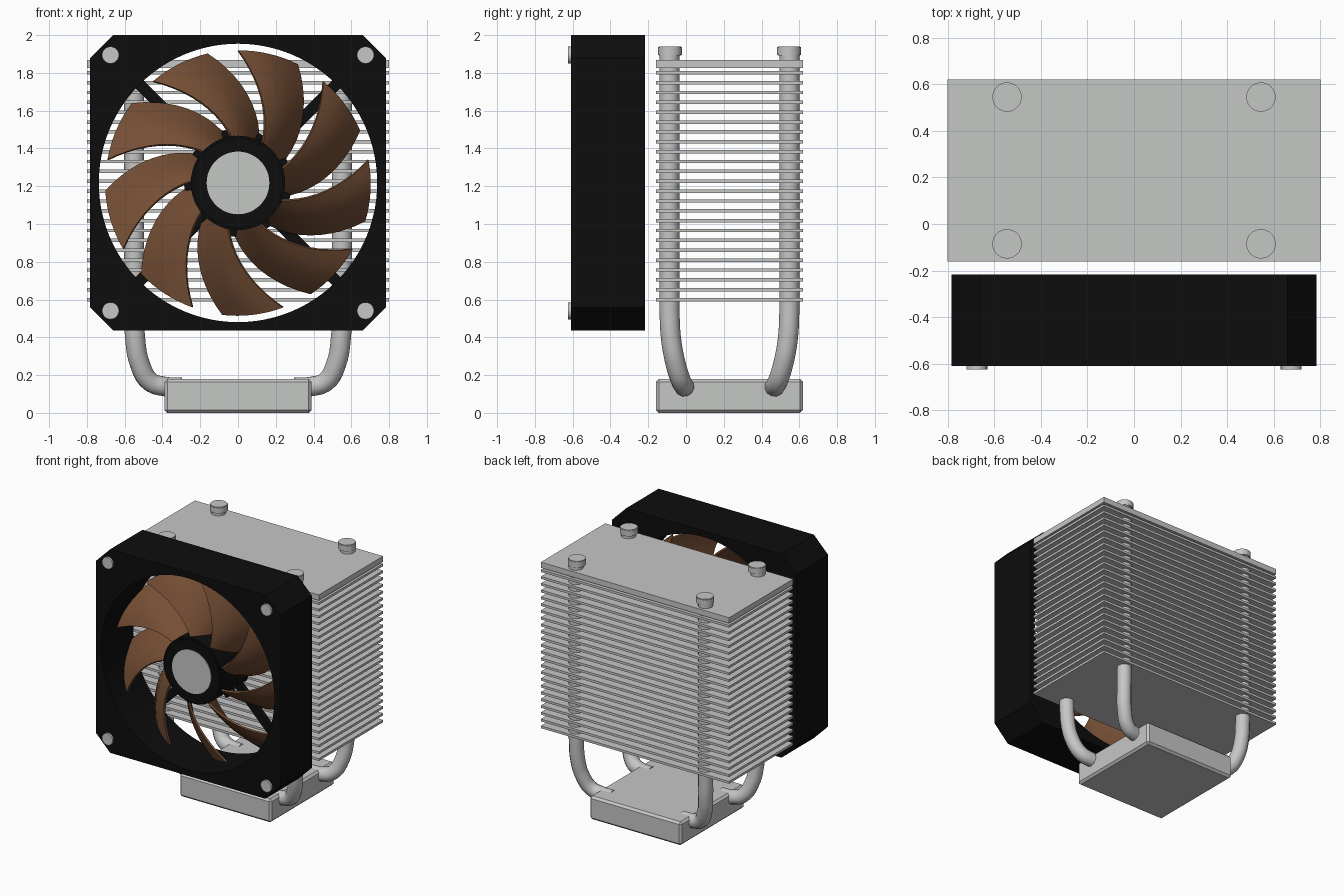
import bpy, bmesh, math
from mathutils import Matrix, Vector

if "Cube" in bpy.data.objects:
    bpy.data.objects.remove(bpy.data.objects["Cube"], do_unlink=True)


def material(name, r, g, b):
    m = bpy.data.materials.new(name)
    m.use_nodes = True
    m.diffuse_color = (r, g, b, 1)
    m.node_tree.nodes["Principled BSDF"].inputs["Base Color"].default_value = (r, g, b, 1)
    return m


METAL = material("light grey metal", 0.56, 0.57, 0.56)
BLACK = material("black plastic", 0.004, 0.004, 0.004)
BROWN = material("brown plastic", 0.18, 0.078, 0.036)
FAN_Z = 1.2175
HEATSINK_Y = 0.23


def activate(obj):
    bpy.ops.object.select_all(action="DESELECT")
    obj.select_set(True)
    bpy.context.view_layer.objects.active = obj


def finish(name, bm, mat, smooth=False):
    bmesh.ops.recalc_face_normals(bm, faces=bm.faces)
    mesh = bpy.data.meshes.new(name)
    bm.to_mesh(mesh)
    bm.free()
    obj = bpy.data.objects.new(name, mesh)
    bpy.context.collection.objects.link(obj)
    mesh.materials.append(mat)
    if smooth:
        activate(obj)
        bpy.ops.object.shade_smooth_by_angle(angle=math.radians(35))
    return obj


def box(name, lo, hi, mat, bevel=0):
    lo, hi = Vector(lo), Vector(hi)
    bm = bmesh.new()
    place = Matrix.Translation((lo + hi) / 2) @ Matrix.Diagonal((*(hi - lo), 1))
    bmesh.ops.create_cube(bm, size=1, matrix=place)
    if bevel:
        bmesh.ops.bevel(bm, geom=bm.edges[:], offset=bevel, segments=1, affect="EDGES")
    return finish(name, bm, mat)


def cylinder(name, center, radius, depth, mat, axis="Z", sides=32, bevel=0):
    bm = bmesh.new()
    turn = Matrix.Rotation(math.pi / 2, 4, "X") if axis == "Y" else Matrix()
    bmesh.ops.create_cone(bm, cap_ends=True, segments=sides, radius1=radius, radius2=radius,
                          depth=depth, matrix=Matrix.Translation(center) @ turn)
    if bevel:
        rims = [e for e in bm.edges if any(len(f.verts) > 4 for f in e.link_faces)]
        bmesh.ops.bevel(bm, geom=rims, offset=bevel, segments=2, affect="EDGES")
    return finish(name, bm, mat, True)


def spin(obj, degrees):
    # Turn counterclockwise around the fan axis, seen from the front
    pivot = Matrix.Translation((0, 0, FAN_Z))
    obj.data.transform(pivot @ Matrix.Rotation(-math.radians(degrees), 4, "Y") @ pivot.inverted())


# Cold plate and fin stack
box("base_block", (-0.39, -0.16, 0), (0.39, 0.62, 0.18), METAL, 0.016)
for i in range(24):
    z = 0.6 + i * 0.0522
    box(f"fin_{i + 1}", (-0.8, -0.16, z - 0.009), (0.8, 0.62, z + 0.009), METAL)
box("top_plate", (-0.8, -0.16, 1.825), (0.8, 0.62, 1.868), METAL)


# Heat pipes with end caps
def heat_pipe(name, sx, sy):
    path = [(0.55, 0.318, 1.9), (0.55, 0.318, 0.56), (0.545, 0.31, 0.4), (0.52, 0.285, 0.26),
            (0.465, 0.255, 0.165), (0.39, 0.24, 0.14), (0.3, 0.235, 0.135)]
    curve = bpy.data.curves.new(name, "CURVE")
    curve.dimensions = "3D"
    curve.bevel_depth = 0.053
    curve.bevel_resolution = 4
    curve.resolution_u = 5
    curve.use_fill_caps = True
    spline = curve.splines.new("BEZIER")
    spline.bezier_points.add(len(path) - 1)
    for p, (x, y, z) in zip(spline.bezier_points, path):
        p.co = (sx * x, HEATSINK_Y + sy * y, z)
        p.handle_left_type = p.handle_right_type = "AUTO"
    for p in spline.bezier_points[:2]:
        p.handle_left_type = p.handle_right_type = "VECTOR"
    curve.materials.append(METAL)
    obj = bpy.data.objects.new(name, curve)
    bpy.context.collection.objects.link(obj)
    activate(obj)
    bpy.ops.object.convert(target="MESH")
    bpy.ops.object.shade_smooth_by_angle(angle=math.radians(40))
    cylinder(name + "_cap", (sx * 0.545, HEATSINK_Y + sy * 0.315, 1.916), 0.063, 0.05, METAL, bevel=0.004)


for side, sx in (("left", 1), ("right", -1)):
    for end, sy in (("front", -1), ("back", 1)):
        heat_pipe(f"{end}_{side}_heat_pipe", sx, sy)

# Fan frame: chamfered square with a round opening
bm = bmesh.new()
h, c = 0.7825, 0.66
outline = [(c, h), (h, c), (h, -c), (c, -h), (-c, -h), (-h, -c), (-h, c), (-c, h)]
face = bm.faces.new([bm.verts.new((x, -0.61, FAN_Z + z)) for x, z in outline])
side_wall = bmesh.ops.extrude_face_region(bm, geom=[face])
bmesh.ops.translate(bm, vec=(0, 0.393, 0),
                    verts=[v for v in side_wall["geom"] if isinstance(v, bmesh.types.BMVert)])
frame = finish("fan_frame", bm, BLACK)
cutter = cylinder("opening_cutter", (0, -0.41, FAN_Z), 0.737, 1, BLACK, "Y", 96)
cutter.hide_render = True
cut = frame.modifiers.new("opening", "BOOLEAN")
cut.object = cutter
cut.operation = "DIFFERENCE"
cut.solver = "EXACT"
activate(frame)
bpy.ops.object.modifier_apply(modifier=cut.name)
bpy.data.objects.remove(cutter, do_unlink=True)
activate(frame)
bpy.ops.object.shade_smooth_by_angle(angle=math.radians(30))

# Corner screws
for sx in (-1, 1):
    for sz in (-1, 1):
        cylinder("corner_screw", (sx * 0.675, -0.61, FAN_Z + sz * 0.677), 0.045, 0.03, METAL, "Y", 24)

# Hub, its badge and rear struts
cylinder("fan_hub", (0, -0.4, FAN_Z), 0.25, 0.32, BLACK, "Y", 48, 0.012)
cylinder("hub_badge", (0, -0.561, FAN_Z), 0.166, 0.008, METAL, "Y", 48)
for i in range(4):
    strut = box("rear_strut", (0.2, -0.26, FAN_Z - 0.03), (0.75, -0.222, FAN_Z + 0.03), BLACK)
    spin(strut, 45 + 90 * i)


# Swept, twisted blades
def blade(index):
    bm = bmesh.new()
    rows, cols = 10, 8
    grid = []
    for i in range(rows + 1):
        t = i / rows
        r = 0.24 + 0.46 * t
        lead = 58 + 36 * t - 4 * t * t
        trail = 24 + 43 * t - 3.5 * t * t
        row = []
        for j in range(cols + 1):
            u = j / cols
            a = math.radians(trail + (lead - trail) * u)
            front, back = -0.53 + 0.05 * t, -0.28
            y = back + (front - back) * u - 0.035 * math.sin(math.pi * u)
            row.append(bm.verts.new((r * math.cos(a), y, FAN_Z + r * math.sin(a))))
        grid.append(row)
    for a, b in zip(grid, grid[1:]):
        for j in range(cols):
            bm.faces.new((a[j], a[j + 1], b[j + 1], b[j]))
    obj = finish(f"fan_blade_{index + 1}", bm, BROWN)
    thick = obj.modifiers.new("thickness", "SOLIDIFY")
    thick.thickness = 0.014
    thick.offset = 0
    activate(obj)
    bpy.ops.object.modifier_apply(modifier=thick.name)
    bpy.ops.object.shade_smooth_by_angle(angle=math.radians(40))
    spin(obj, 40 * index)
    root = box(f"blade_root_{index + 1}", (0.22, -0.34, FAN_Z - 0.025), (0.285, -0.27, FAN_Z + 0.025), BLACK)
    spin(root, 23 + 40 * index)


for i in range(9):
    blade(i)
